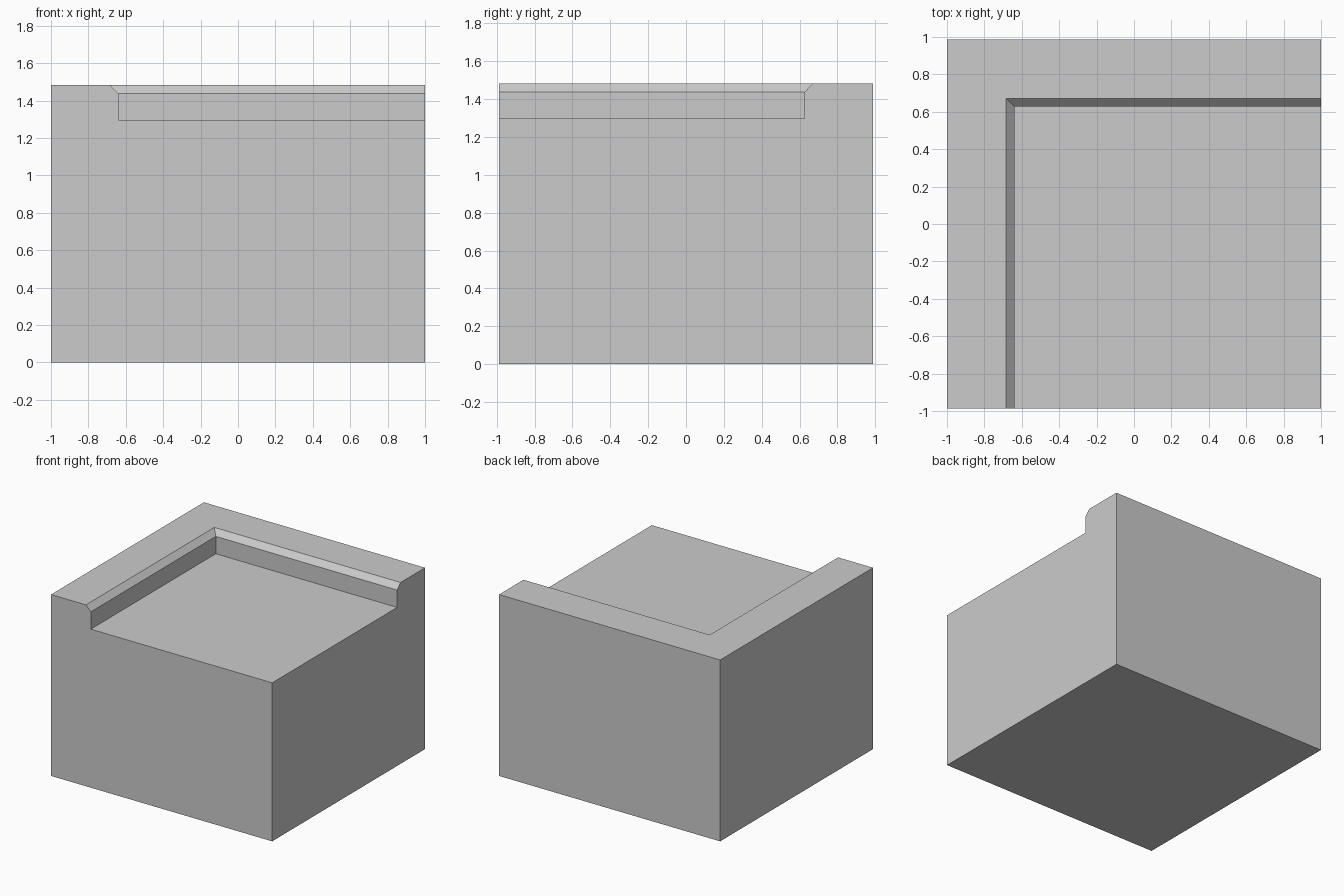
import bpy, bmesh

if "Cube" in bpy.data.objects:
    bpy.data.objects.remove(bpy.data.objects["Cube"])

X, Y = 1.0, 0.987                 # half width and half depth
TOP, LEDGE, FLOOR = 1.483, 1.438, 1.296

# Rim cross-section as (distance in from the outer wall, height)
profile = [(0, 0), (0, TOP), (0.316, TOP), (0.36, LEDGE), (0.36, FLOOR)]

bm = bmesh.new()

# Sweep the section along the left wall, round the back corner, to the right side
rows = [[bm.verts.new(p) for p in ((-X + d, -Y, z), (-X + d, Y - d, z), (X, Y - d, z))]
        for d, z in profile]
for a, b in zip(rows, rows[1:]):
    for i in range(2):
        bm.faces.new((a[i], a[i + 1], b[i + 1], b[i]))

# Recessed floor and underside share the front right corner
corner_low = bm.verts.new((X, -Y, 0))
corner_high = bm.verts.new((X, -Y, FLOOR))
bm.faces.new(rows[0] + [corner_low])
bm.faces.new(rows[-1] + [corner_high])

# Front and right sides follow the rim section
for i in (0, 2):
    bm.faces.new([r[i] for r in rows] + [corner_high, corner_low])

bmesh.ops.recalc_face_normals(bm, faces=bm.faces)
mesh = bpy.data.meshes.new("corner_block")
bm.to_mesh(mesh)
bm.free()
bpy.context.collection.objects.link(bpy.data.objects.new("corner_block", mesh))
